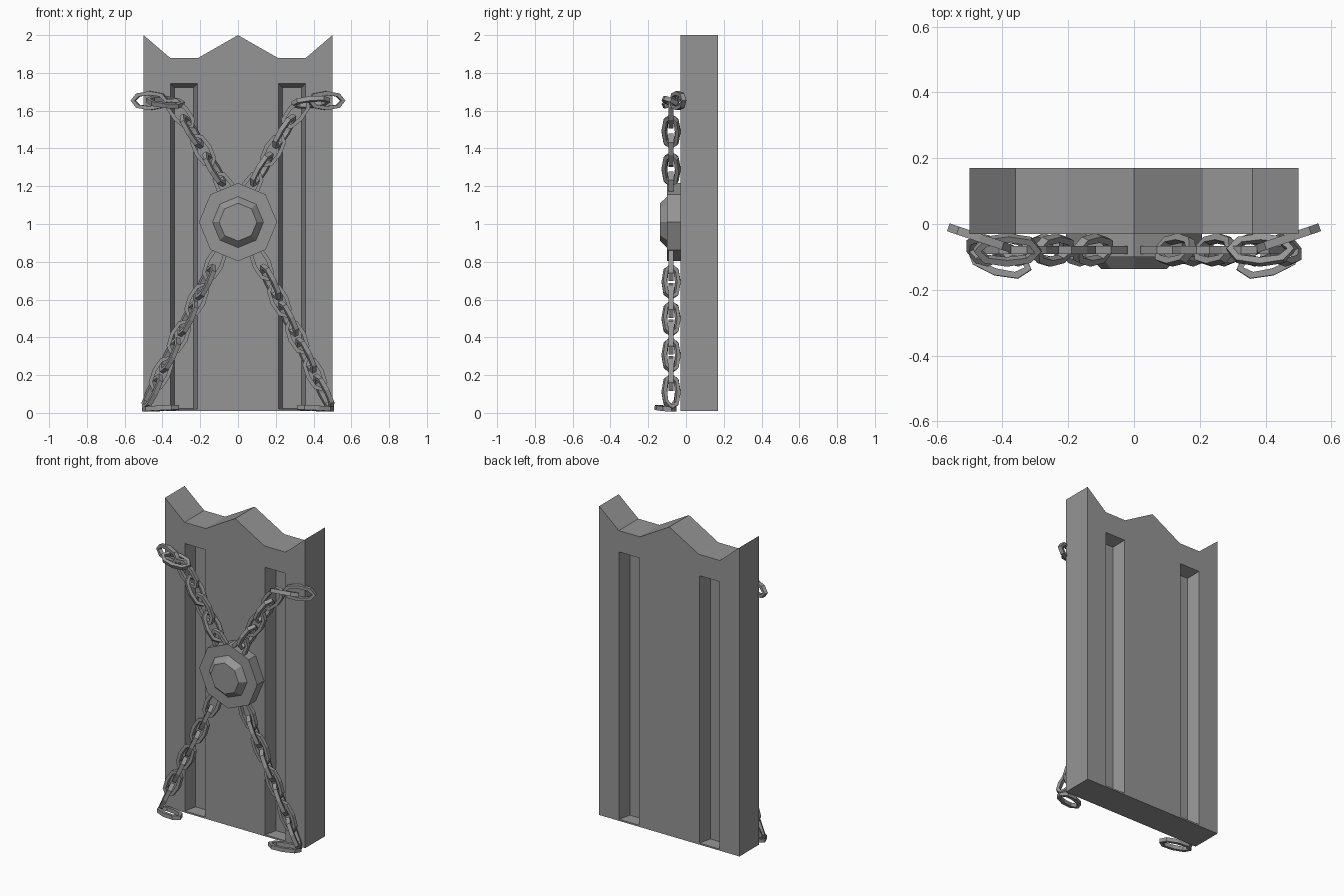
import bpy, bmesh
from math import sin, cos, pi
from mathutils import Vector, Matrix

if "Cube" in bpy.data.objects:
    bpy.data.objects.remove(bpy.data.objects["Cube"])

iron = bpy.data.materials.new("dark_iron")
iron.diffuse_color = (.3, .3, .3, 1)
iron.use_nodes = True
iron.node_tree.nodes["Principled BSDF"].inputs["Base Color"].default_value = iron.diffuse_color


def make_object(name, bm):
    bmesh.ops.recalc_face_normals(bm, faces=bm.faces)
    mesh = bpy.data.meshes.new(name)
    bm.to_mesh(mesh)
    bm.free()
    mesh.materials.append(iron)
    obj = bpy.data.objects.new(name, mesh)
    bpy.context.collection.objects.link(obj)
    return obj


def loft(name, rings):
    """Capped skin through rings with equal point counts."""
    bm = bmesh.new()
    vs = [[bm.verts.new(p) for p in r] for r in rings]
    n = len(vs[0])
    for a, b in zip(vs, vs[1:]):
        for i in range(n):
            j = (i + 1) % n
            bm.faces.new((a[i], a[j], b[j], b[i]))
    bm.faces.new(vs[0])
    bm.faces.new(vs[-1])
    return make_object(name, bm)


# Slab with a notched top edge
outline = [(-.5, .01), (.5, .01), (.5, 2), (.36, 1.88), (.21, 1.88),
           (0, 2), (-.21, 1.88), (-.36, 1.88), (-.5, 2)]
slab = loft("door_slab", [[(x, y, z) for x, z in outline] for y in (-.03, .17)])


# Tapered grooves cut in both faces
def rect(x0, x1, z0, z1, y):
    return [(x0, y, z0), (x1, y, z0), (x1, y, z1), (x0, y, z1)]


for sx in (-1, 1):
    for face_y, d in ((-.03, 1), (.17, -1)):
        cutter = loft("groove_cutter", [
            rect(sx * .21, sx * .363, .018, 1.748, face_y - d * .02),
            rect(sx * .215, sx * .358, .02, 1.743, face_y),
            rect(sx * .236, sx * .337, .022, 1.722, face_y + d * .08)])
        cutter.hide_render = True
        cutter.hide_set(True)
        mod = slab.modifiers.new("groove", 'BOOLEAN')
        mod.operation = 'DIFFERENCE'
        mod.solver = 'EXACT'
        mod.object = cutter

# Bake the grooves and drop the cutters
bpy.context.view_layer.update()
baked = bpy.data.meshes.new_from_object(
    slab.evaluated_get(bpy.context.evaluated_depsgraph_get()))
slab.modifiers.clear()
slab.data = baked
for obj in [o for o in bpy.data.objects if o.name.startswith("groove_cutter")]:
    bpy.data.objects.remove(obj)


# Octagonal centre boss with a raised frustum
def octagon(r, y):
    return [(r * sin(k * pi / 4), y, 1.01 + r * cos(k * pi / 4)) for k in range(8)]


loft("lock_plate", [octagon(.207, -.03), octagon(.207, -.1),
                    octagon(.135, -.1), octagon(.1, -.137)])


# Chain link: stretched eight-sided ring with a square section
def add_link(bm, centre, along, normal):
    ax = Vector(along).normalized()
    nz = Vector(normal)
    nz = (nz - ax * nz.dot(ax)).normalized()
    rot = Matrix((ax, nz.cross(ax), nz)).transposed()
    a, b, t, h = .103, .05, .021, .0125

    def ring(ra, rb, z):
        pts = [(ra, 0), (.7 * ra, .76 * rb), (0, rb), (-.7 * ra, .76 * rb),
               (-ra, 0), (-.7 * ra, -.76 * rb), (0, -rb), (.7 * ra, -.76 * rb)]
        return [bm.verts.new(Vector(centre) + rot @ Vector((x, y, z))) for x, y in pts]

    rings = [ring(a, b, h), ring(a - t, b - t, h),
             ring(a - t, b - t, -h), ring(a, b, -h)]
    for k in range(4):
        p, q = rings[k], rings[(k + 1) % 4]
        for i in range(8):
            j = (i + 1) % 8
            bm.faces.new((p[i], p[j], q[j], q[i]))


upper = [(.065, 1.19), (.125, 1.29), (.185, 1.39), (.245, 1.49), (.305, 1.585), (.385, 1.645)]
lower = [(.125 + .047 * k, .79 - .097 * k) for k in range(8)]

for side, sx in (("left", -1), ("right", 1)):
    for level, path in (("upper", upper), ("lower", lower)):
        bm = bmesh.new()
        for i, (x, z) in enumerate(path):
            p, q = path[max(i - 1, 0)], path[min(i + 1, len(path) - 1)]
            along = Vector((sx * (q[0] - p[0]), 0, q[1] - p[1]))
            if level == "upper" and i == 5:
                along = Vector((sx, 0, .1))
            front = Vector((0, 1, 0))
            # Alternate links turn about the chain, leaning a little forward
            turned = along.normalized().cross(front) + front * .45
            add_link(bm, (sx * x, -.079, z), along, front if i % 2 == 0 else turned)
        # Loose end link
        if level == "upper":
            add_link(bm, (sx * .467, -.043, 1.653), (sx * .2, .068, 0), (-sx * .068, .2, 0))
        else:
            add_link(bm, (sx * .41, -.108, .024), (sx * .19, .06, -.01), (sx * .05, .06, 1))
        make_object(f"{level}_{side}_chain", bm)
